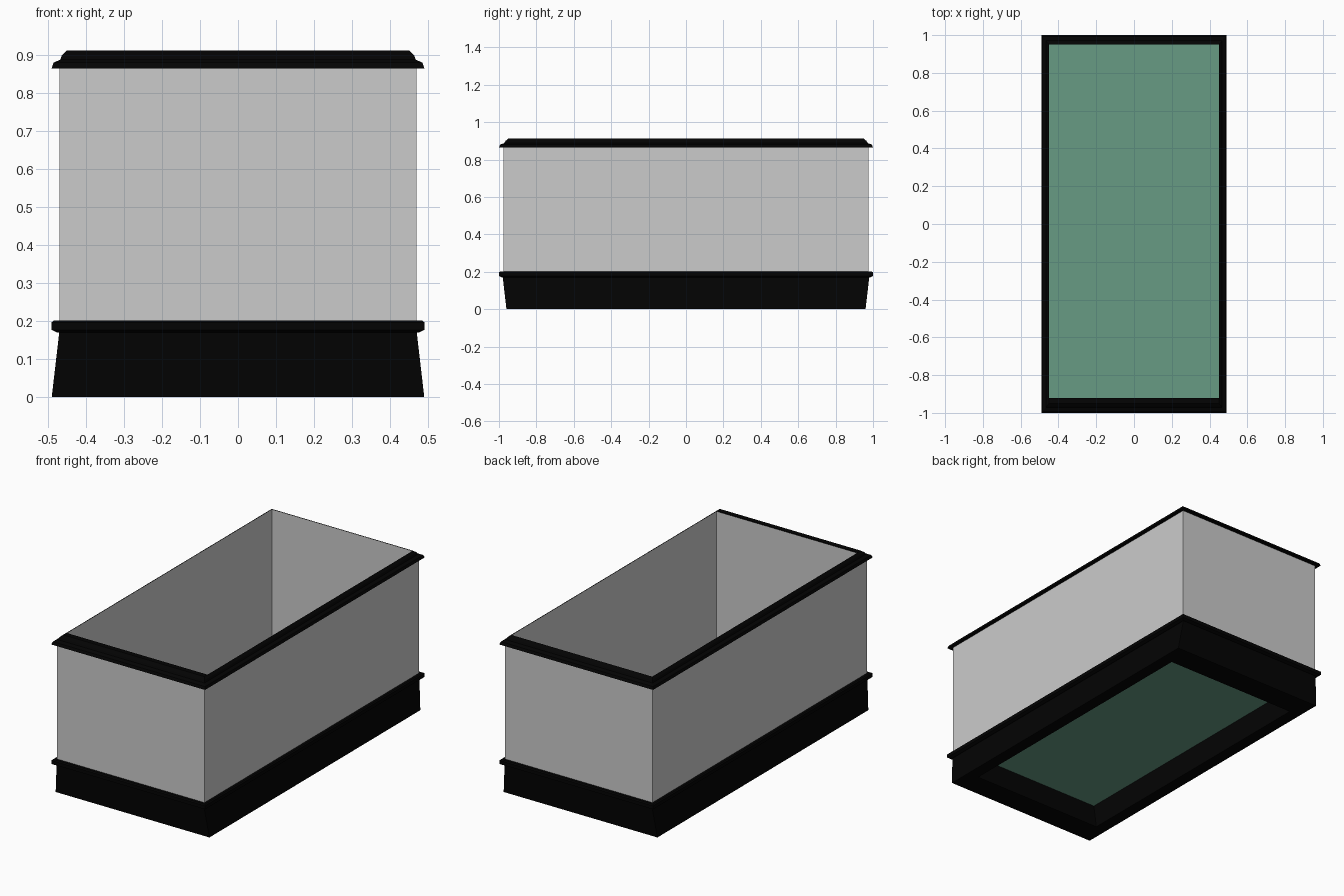
import bpy, bmesh

if "Cube" in bpy.data.objects:
    bpy.data.objects.remove(bpy.data.objects["Cube"])


def material(name, rgb):
    m = bpy.data.materials.new(name)
    m.diffuse_color = (*rgb, 1)
    m.use_nodes = True
    m.node_tree.nodes["Principled BSDF"].inputs["Base Color"].default_value = m.diffuse_color
    return m


black = material("black_plastic", (0.001, 0.001, 0.001))
green = material("green_floor", (0.135, 0.325, 0.23))


def ring(hx, hy, z, front=None):
    """Rectangular section; front overrides the -y edge for uneven frames."""
    f = hy if front is None else front
    return [(-hx, -f, z), (hx, -f, z), (hx, hy, z), (-hx, hy, z)]


def loft(name, rings, mat=None, cap=False):
    """Skin a stack of rectangular sections into a frame, optionally capped."""
    bm = bmesh.new()
    rows = [[bm.verts.new(p) for p in r] for r in rings]
    for a, b in zip(rows, rows[1:]):
        for i in range(4):
            j = (i + 1) % 4
            bm.faces.new((a[i], a[j], b[j], b[i]))
    if cap:
        bm.faces.new(rows[0][::-1])
        bm.faces.new(rows[-1])
    me = bpy.data.meshes.new(name)
    bm.to_mesh(me)
    bm.free()
    ob = bpy.data.objects.new(name, me)
    bpy.context.collection.objects.link(ob)
    if mat:
        me.materials.append(mat)
    return ob


FLOOR = 0.135

# Tank walls with a thicker front pane
loft("glass_walls", [
    ring(0.47, 0.977, 0.17), ring(0.47, 0.977, 0.87),
    ring(0.45, 0.95, 0.91, 0.92), ring(0.45, 0.95, FLOOR, 0.92)])

# Tapered plinth with a straight-sided opening underneath
loft("base", [
    ring(0.415, 0.835, FLOOR), ring(0.42, 0.82, 0),
    ring(0.49, 0.96, 0), ring(0.47, 0.98, 0.172)], black)

# Band where the plinth meets the glass
loft("base_band", [
    ring(0.468, 0.973, 0.17), ring(0.476, 0.985, 0.17),
    ring(0.49, 1.0, 0.177), ring(0.49, 1.0, 0.197),
    ring(0.484, 0.993, 0.202), ring(0.468, 0.973, 0.202)], black)

# Stepped moulding around the top
loft("top_rim", [
    ring(0.468, 0.973, 0.865), ring(0.49, 1.0, 0.865),
    ring(0.485, 0.993, 0.88), ring(0.467, 0.972, 0.888),
    ring(0.463, 0.965, 0.9), ring(0.45, 0.95, 0.912),
    ring(0.45, 0.95, 0.912, 0.92)], black)

# Tank floor pane
loft("floor", [ring(0.45, 0.95, FLOOR, 0.92),
               ring(0.45, 0.95, FLOOR + 0.02, 0.92)], green, cap=True)
